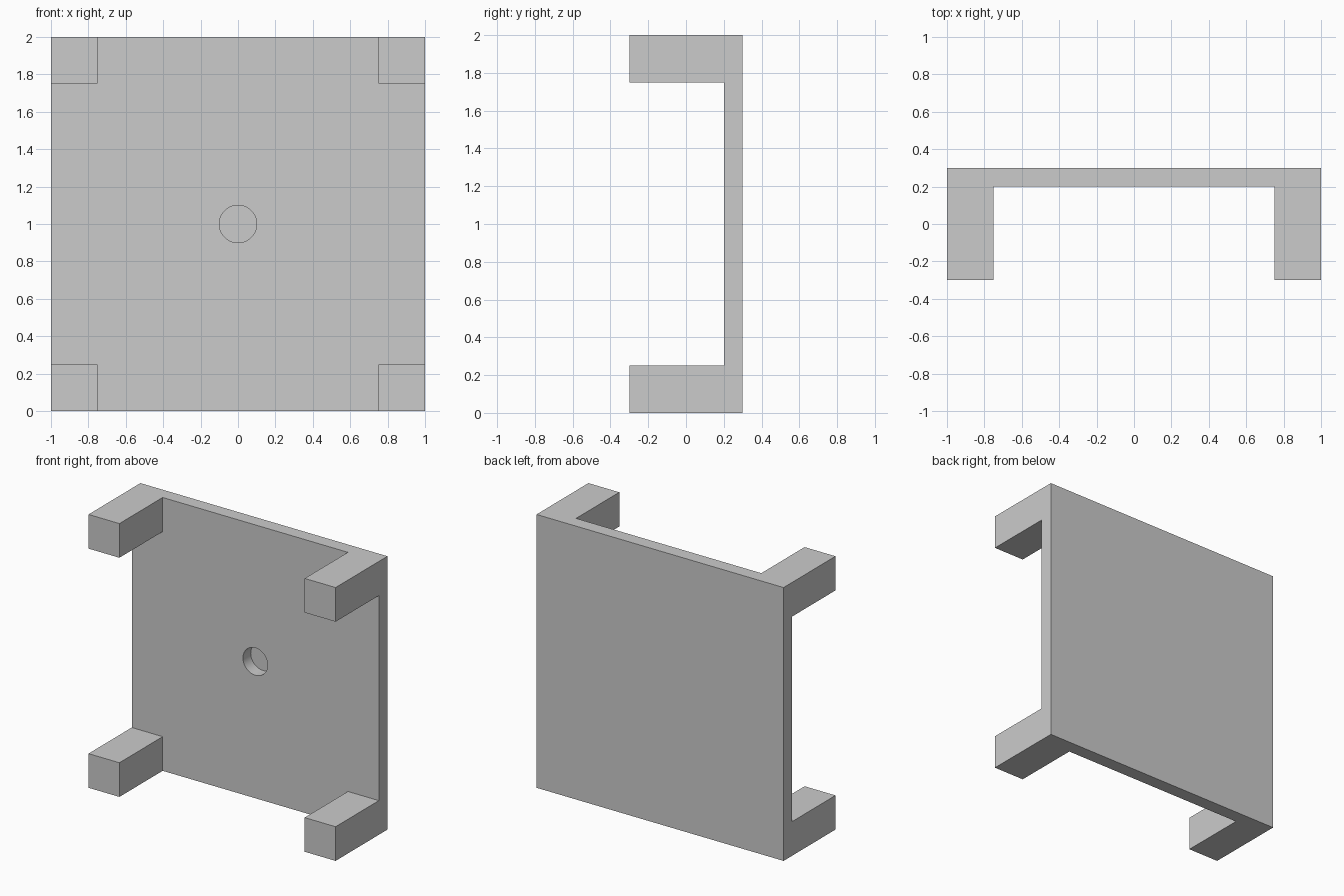
import bpy, bmesh
from math import radians
from mathutils import Matrix, Vector

if "Cube" in bpy.data.objects:
    bpy.data.objects.remove(bpy.data.objects["Cube"])

PLATE_FRONT, PLATE_BACK, POST_END = 0.2, 0.3, -0.3
POST = 0.25

# Back plate, split along the post outlines
bm = bmesh.new()
thick = PLATE_BACK - PLATE_FRONT
bmesh.ops.create_cube(bm, size=1, matrix=Matrix.Translation((0, PLATE_BACK - thick / 2, 1))
                      @ Matrix.Diagonal((2, thick, 2, 1)))
for co, no in [((POST - 1, 0, 0), (1, 0, 0)), ((1 - POST, 0, 0), (1, 0, 0)),
               ((0, 0, POST), (0, 0, 1)), ((0, 0, 2 - POST), (0, 0, 1))]:
    bmesh.ops.bisect_plane(bm, geom=bm.verts[:] + bm.edges[:] + bm.faces[:],
                           plane_co=co, plane_no=no)

# Four corner posts pulled forward from the plate
corners = []
for f in bm.faces:
    c = f.calc_center_median()
    if f.normal.y < -0.9 and abs(c.x) > 1 - POST and abs(c.z - 1) > 1 - POST:
        corners.append(f)
posts = bmesh.ops.extrude_discrete_faces(bm, faces=corners)["faces"]
bmesh.ops.translate(bm, verts=list({v for f in posts for v in f.verts}),
                    vec=Vector((0, POST_END - PLATE_FRONT, 0)))
bmesh.ops.dissolve_limit(bm, angle_limit=radians(1), verts=bm.verts[:], edges=bm.edges[:])
bmesh.ops.recalc_face_normals(bm, faces=bm.faces[:])

mesh = bpy.data.meshes.new("plate_with_corner_posts")
bm.to_mesh(mesh)
bm.free()
plate = bpy.data.objects.new("plate_with_corner_posts", mesh)
bpy.context.collection.objects.link(plate)

# Blind round hole in the centre of the front face
HOLE_DEPTH = 0.09
bpy.ops.mesh.primitive_cylinder_add(vertices=64, radius=0.1, depth=2 * HOLE_DEPTH,
                                    location=(0, PLATE_FRONT, 1),
                                    rotation=(radians(90), 0, 0))
cutter = bpy.context.object
cutter.name = "hole_cutter"
cutter.hide_render = True
mod = plate.modifiers.new("hole", 'BOOLEAN')
mod.operation = 'DIFFERENCE'
mod.solver = 'EXACT'
mod.object = cutter

bpy.ops.object.select_all(action='DESELECT')
plate.select_set(True)
bpy.context.view_layer.objects.active = plate
bpy.ops.object.modifier_apply(modifier=mod.name)
bpy.data.objects.remove(cutter)
bpy.ops.object.shade_smooth_by_angle(angle=radians(30))
